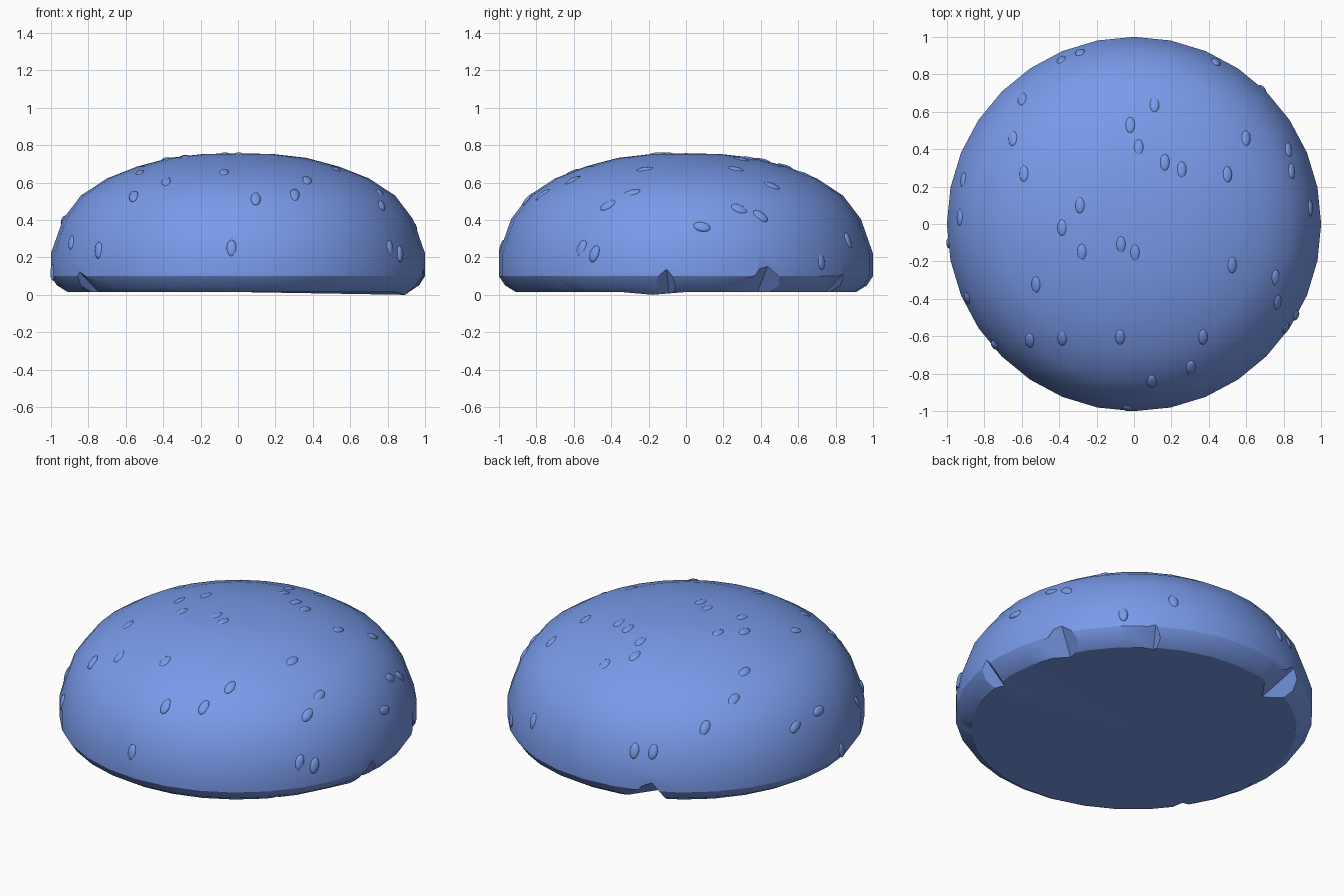
import bpy, bmesh, math
from mathutils import Vector, Matrix

if "Cube" in bpy.data.objects:
    bpy.data.objects.remove(bpy.data.objects["Cube"])

SEGS = 32
# (radius, height) from the lower rim up to the crown
PROFILE = [(0.91, 0.015), (0.967, 0.05), (1.0, 0.1), (1.0, 0.22), (0.935, 0.405),
           (0.84, 0.53), (0.70, 0.622), (0.54, 0.685), (0.365, 0.732), (0.19, 0.752)]
TOP_Z = 0.757

blue = bpy.data.materials.new("bun_blue")
blue.diffuse_color = (0.19, 0.325, 0.82, 1)
blue.use_nodes = True
blue.node_tree.nodes["Principled BSDF"].inputs["Base Color"].default_value = blue.diffuse_color


def new_object(name, bm):
    bmesh.ops.recalc_face_normals(bm, faces=bm.faces)
    mesh = bpy.data.meshes.new(name)
    bm.to_mesh(mesh)
    bm.free()
    mesh.materials.append(blue)
    obj = bpy.data.objects.new(name, mesh)
    bpy.context.collection.objects.link(obj)
    return obj


def activate(obj):
    bpy.ops.object.select_all(action='DESELECT')
    obj.select_set(True)
    bpy.context.view_layer.objects.active = obj


def polar(r, angle, z):
    return Vector((r * math.cos(angle), r * math.sin(angle), z))


# Bun: profile spun into rings, closed at crown and base
bm = bmesh.new()
rings = [[bm.verts.new(polar(r, 2 * math.pi * i / SEGS, z)) for i in range(SEGS)]
         for r, z in PROFILE]
crown = bm.verts.new((0, 0, TOP_Z))
base = bm.verts.new((0, 0, 0.015))
for i in range(SEGS):
    j = (i + 1) % SEGS
    for lo, hi in zip(rings, rings[1:]):
        bm.faces.new((lo[i], lo[j], hi[j], hi[i]))
    bm.faces.new((rings[-1][i], rings[-1][j], crown))
    bm.faces.new((rings[0][j], rings[0][i], base))
rings[0][-1].co.z = 0.0   # one rim corner sags to the ground
bun = new_object("bun_top", bm)

# Torn notches round the lower rim: apex azimuth and height, foot azimuths, inner radius
NOTCHES = [(-6, 0.155, -14, 0, 0.86), (26, 0.17, 9, 36, 0.85), (57, 0.12, 39, 63, 0.86),
           (114, 0.16, 97, 121, 0.76), (140, 0.08, 134, 147, 0.86),
           (212, 0.135, 205, 226, 0.85), (-41, 0.09, -55, -29, 0.86)]
bm = bmesh.new()
for deg, h, left, right, inner in NOTCHES:
    pts = [(1.012, deg, h), (inner, deg, -0.01), (0.975, left, -0.01), (0.975, right, -0.01)]
    a, b, c, d = [bm.verts.new(polar(r, math.radians(t), z)) for r, t, z in pts]
    out = bm.verts.new(polar(1.06, math.radians(deg), -0.01))
    for f in ((a, b, c), (a, d, b), (a, c, out), (a, out, d), (b, d, out), (b, out, c)):
        bm.faces.new(f)
cutter = new_object("notch_cutter", bm)
cutter.hide_render = True
mod = bun.modifiers.new("notches", 'BOOLEAN')
mod.object = cutter
mod.operation = 'DIFFERENCE'
mod.solver = 'EXACT'
activate(bun)
bpy.ops.object.modifier_apply(modifier=mod.name)
bpy.data.objects.remove(cutter)
bpy.ops.object.shade_smooth_by_angle(angle=math.radians(28))

# Seeds seen from above (x, y), height taken from the bun profile
CROWN_SEEDS = [(-0.39, 0.88), (-0.29, 0.92), (0.44, 0.87), (-0.6, 0.67), (-0.65, 0.46),
               (-0.59, 0.27), (0.11, 0.64), (-0.02, 0.53), (0.025, 0.41), (0.165, 0.33),
               (0.255, 0.29), (0.6, 0.46), (0.5, 0.265), (0.83, 0.4), (0.845, 0.285),
               (-0.29, 0.1), (-0.385, -0.02), (-0.28, -0.15), (-0.07, -0.11), (0.005, -0.155),
               (-0.525, -0.325), (0.525, -0.22), (0.76, -0.29), (0.77, -0.42), (-0.56, -0.625),
               (-0.385, -0.61), (-0.075, -0.605), (0.37, -0.605), (0.095, -0.845),
               (0.305, -0.77), (-0.915, 0.235), (-0.935, 0.035), (0.945, 0.085)]
# Seeds low on the side: azimuth, height
SIDE_SEEDS = [(268, 0.25), (221, 0.24), (204, 0.28), (-34.5, 0.25), (-29.5, 0.22),
              (46.5, 0.18), (186, 0.12)]


def surface(r=None, z=None):
    """Point and outward normal (radial, vertical) on the profile."""
    prof = PROFILE[2:] + [(0.0, TOP_Z)]
    slopes = [Vector((b[1] - a[1], a[0] - b[0])).normalized() for a, b in zip(prof, prof[1:])]
    for k, (a, b) in enumerate(zip(prof, prof[1:])):
        if r is not None and (k == 0 or not b[0] <= r <= a[0]):
            continue
        if z is not None and not a[1] <= z <= b[1]:
            continue
        t = (a[0] - r) / (a[0] - b[0]) if r is not None else (z - a[1]) / (b[1] - a[1])
        n0 = slopes[k] + slopes[max(k - 1, 0)]
        n1 = slopes[k] + slopes[min(k + 1, len(slopes) - 1)]
        return a[0] + t * (b[0] - a[0]), a[1] + t * (b[1] - a[1]), n0.lerp(n1, t).normalized()


placed = [(math.atan2(y, x), surface(r=math.hypot(x, y))) for x, y in CROWN_SEEDS]
placed += [(math.radians(d), surface(z=z)) for d, z in SIDE_SEEDS]

# Seeds: flattened ovals sunk into the surface, long axis square to x
bm = bmesh.new()
for angle, (r, z, nrm) in placed:
    n = polar(nrm.x, angle, nrm.y)
    long_axis = n.cross(Vector((1, 0, 0))).normalized()
    side = long_axis.cross(n)
    frame = Matrix((side, long_axis, n)).transposed().to_4x4()
    spot = polar(r, angle, z) - n * 0.006
    mat = Matrix.Translation(spot) @ frame @ Matrix.Diagonal((0.027, 0.047, 0.014, 1))
    bmesh.ops.create_uvsphere(bm, u_segments=12, v_segments=8, radius=1, matrix=mat)
seeds = new_object("sesame_seeds", bm)
activate(seeds)
bpy.ops.object.shade_smooth_by_angle(angle=math.radians(60))
